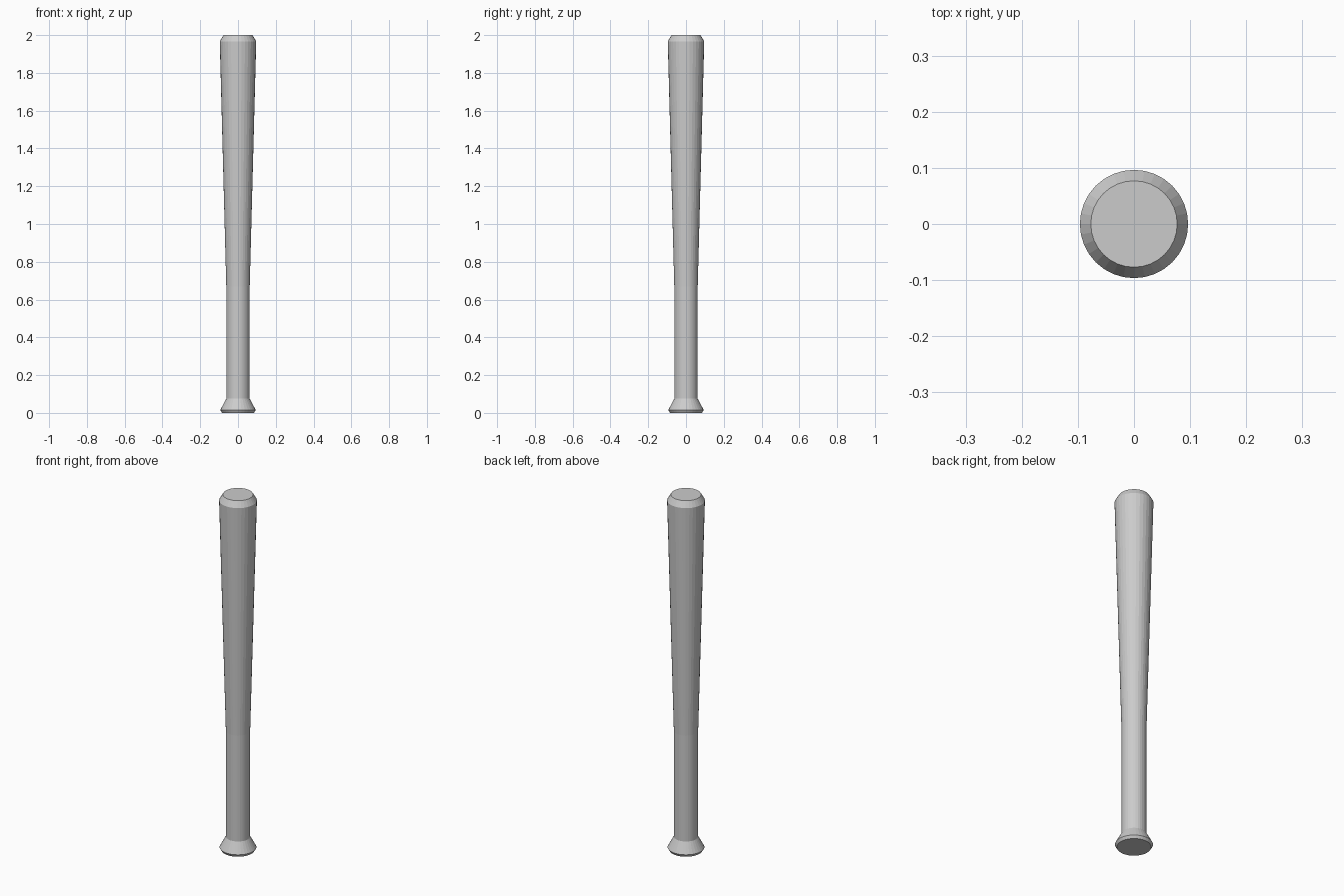
import bpy, bmesh
from math import cos, sin, pi

if "Cube" in bpy.data.objects:
    bpy.data.objects.remove(bpy.data.objects["Cube"])

SIDES = 32


def lathe(name, profile):
    """Turn a (radius, height) profile around z and cap both ends."""
    bm = bmesh.new()
    rings = [[bm.verts.new((r * cos(2 * pi * i / SIDES), r * sin(2 * pi * i / SIDES), z))
              for i in range(SIDES)] for r, z in profile]
    for low, high in zip(rings, rings[1:]):
        for i in range(SIDES):
            j = (i + 1) % SIDES
            bm.faces.new((low[i], low[j], high[j], high[i]))
    bm.faces.new(rings[0][::-1])
    bm.faces.new(rings[-1])
    mesh = bpy.data.meshes.new(name)
    bm.to_mesh(mesh)
    bm.free()
    obj = bpy.data.objects.new(name, mesh)
    bpy.context.collection.objects.link(obj)
    return obj


# Whole bat in one turned piece: knob, straight handle, tapered barrel, bevelled tip
lathe("bat", [
    (0.085, 0.0), (0.094, 0.015),   # knob rim
    (0.062, 0.075),                 # knob flare into handle
    (0.062, 0.67),                  # handle end
    (0.0965, 1.967), (0.077, 2.0),  # barrel and tip
])
